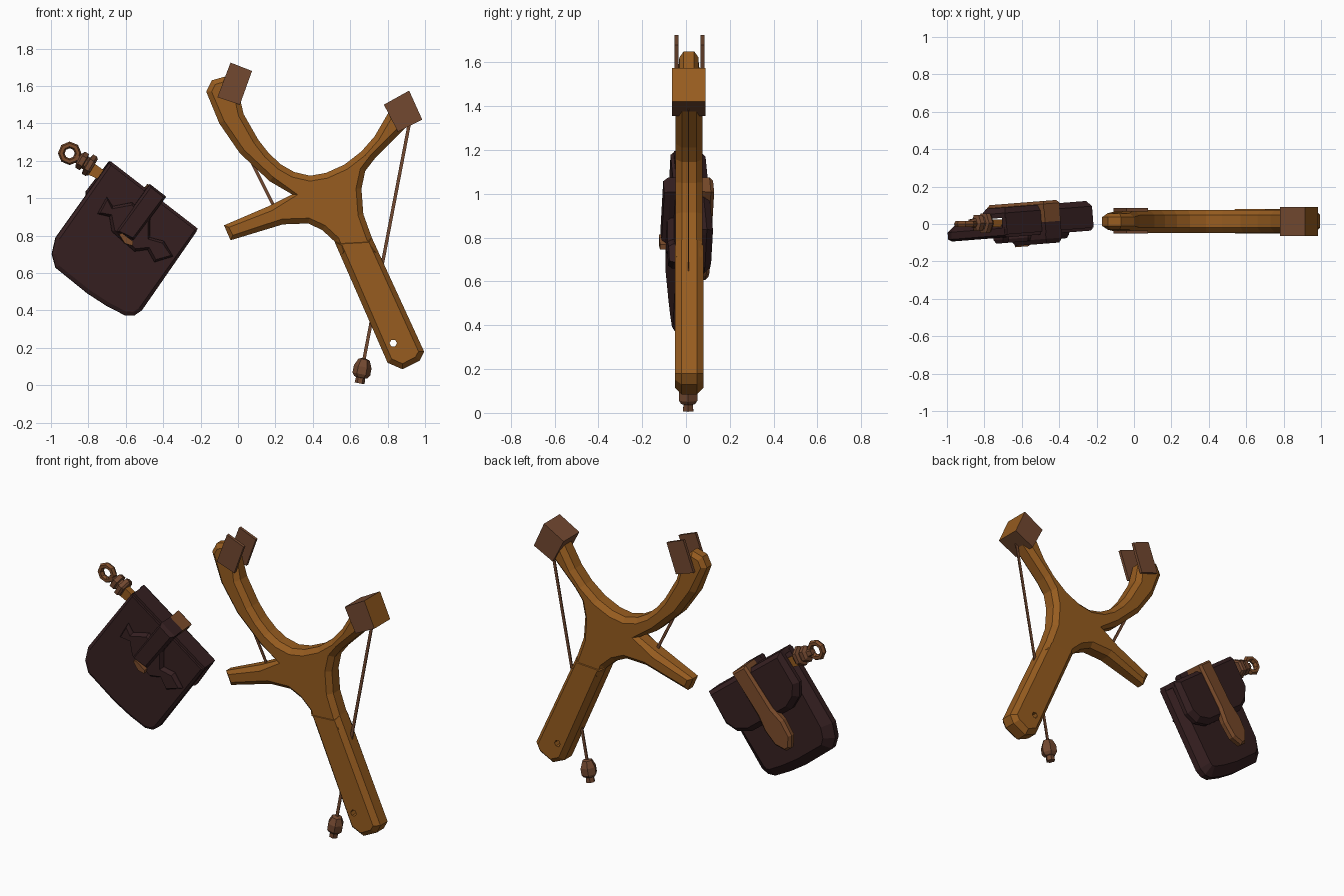
import bpy, bmesh, math
from mathutils import Matrix, Vector

cube = bpy.data.objects.get("Cube")
if cube:
    bpy.data.objects.remove(cube, do_unlink=True)


def material(name, rgb):
    m = bpy.data.materials.new(name)
    m.use_nodes = True
    m.diffuse_color = (*rgb, 1)
    m.node_tree.nodes["Principled BSDF"].inputs["Base Color"].default_value = (*rgb, 1)
    return m


WOOD = material("warm wood", (0.31, 0.108, 0.014))
DARK = material("dark leather", (0.036, 0.014, 0.015))
LEATHER = material("brown leather", (0.17, 0.066, 0.030))
BELT = material("tan strap", (0.20, 0.072, 0.024))


def finish(name, bm, mats, matrix=Matrix()):
    bmesh.ops.recalc_face_normals(bm, faces=bm.faces)
    me = bpy.data.meshes.new(name)
    bm.to_mesh(me)
    bm.free()
    me.transform(matrix)
    for m in mats:
        me.materials.append(m)
    ob = bpy.data.objects.new(name, me)
    bpy.context.collection.objects.link(ob)
    return ob


def slab(pts, y0, y1, rim_front=(0, 0), rim_back=(0, 0)):
    """Outline in x, z with thickness in y; each rim is (inset, depth)."""
    bm = bmesh.new()
    rings = [[bm.verts.new((x, y, z)) for x, z in pts]
             for y in (y0 + rim_front[1], y1 - rim_back[1])]
    caps = [bm.faces.new(r) for r in rings]
    n = len(pts)
    for i in range(n):
        j = (i + 1) % n
        bm.faces.new((rings[0][i], rings[0][j], rings[1][j], rings[1][i]))
    bmesh.ops.recalc_face_normals(bm, faces=bm.faces)
    for cap, (inset, depth) in zip(caps, (rim_front, rim_back)):
        if inset:
            bmesh.ops.inset_individual(bm, faces=[cap], thickness=inset, depth=depth)
    return bm


def lathe(profile, sides):
    """Turned shape along local z from (radius, height) points."""
    bm = bmesh.new()
    rings = [[bm.verts.new((r * math.cos(math.tau * i / sides),
                            r * math.sin(math.tau * i / sides), h))
              for i in range(sides)] for r, h in profile]
    for a, b in zip(rings, rings[1:]):
        for i in range(sides):
            j = (i + 1) % sides
            bm.faces.new((a[i], a[j], b[j], b[i]))
    bm.faces.new(rings[0])
    bm.faces.new(rings[-1])
    return bm


def along(x, y, z, dx, dz):
    """Place local z along the direction (dx, dz)."""
    return Matrix.Translation((x, y, z)) @ Matrix.Rotation(math.atan2(dx, dz), 4, 'Y')


# Forked branch: two prongs, side stub and neck
fork = [(-.17, 1.57), (-.14, 1.63), (-.07, 1.65), (.0, 1.58), (.03, 1.45), (.11, 1.31),
        (.165, 1.24), (.23, 1.18), (.30, 1.14), (.385, 1.12), (.47, 1.135), (.57, 1.18),
        (.66, 1.25), (.73, 1.33), (.80, 1.45), (.84, 1.53), (.93, 1.48), (.90, 1.38),
        (.81, 1.29), (.73, 1.21), (.68, 1.145), (.66, 1.05), (.67, .915), (.715, .79),
        (.755, .70), (.55, .69), (.515, .77), (.45, .83), (.375, .865), (.24, .86),
        (-.04, .775), (-.075, .855), (.17, .96), (.29, 1.02), (.17, 1.09),
        (.01, 1.24), (-.10, 1.40)]
bm = slab(fork, -.047, .075, (.029, .028), (.029, .028))
for v in bm.verts:
    if v.co.x < .02 and (v.co.z < .9 or v.co.z > 1.5):
        v.co.y = .012 + (v.co.y - .012) * .72
finish("forked_branch", bm, [WOOD])

# Grip with a lanyard hole
handle = [(.515, .77), (.53, .735), (.80, .12), (.88, .085), (.97, .13), (.995, .18),
          (.715, .79)]
grip = finish("grip", slab(handle, -.05, .08, (.03, .03), (.03, .03)), [WOOD])
cutter = finish("hole_cutter", lathe([(.02, -.2), (.02, .2)], 6), [WOOD],
                Matrix.Translation((.83, 0, .225)) @ Matrix.Rotation(math.pi / 2, 4, 'X'))
cutter.hide_render = True
mod = grip.modifiers.new("lanyard_hole", 'BOOLEAN')
mod.operation = 'DIFFERENCE'
mod.solver = 'EXACT'
mod.object = cutter
bpy.context.view_layer.objects.active = grip
bpy.ops.object.modifier_apply(modifier=mod.name)
bpy.data.objects.remove(cutter, do_unlink=True)

# Leather side plates on one prong
patch = [(-.04, 1.725), (.075, 1.68), (.01, 1.50), (-.11, 1.54)]
for side, y in (("front", -.052), ("back", .067)):
    finish(side + "_prong_plate", slab(patch, y, y + .018), [LEATHER])

# Leather wrap on the other prong, with the wood showing at its end
wrap = [(.78, 1.50), (.915, 1.575), (.985, 1.42), (.855, 1.355)]
bm = slab(wrap, -.065, .09)
for f in bm.faces:
    f.normal_update()
    f.material_index = int(f.normal.dot(Vector((.89, 0, .46))) > .8)
finish("prong_wrap", bm, [LEATHER, WOOD])

# Flat cords
for name, (x0, z0), (x1, z1) in (("long_cord", (.92, 1.42), (.67, .12)),
                                 ("short_cord", (-.03, 1.40), (.22, .90))):
    w = .009
    finish(name, slab([(x0 - w, z0), (x0 + w, z0), (x1 + w, z1), (x1 - w, z1)],
                      .008, .014), [LEATHER])

# Weight at the end of the long cord
finish("cord_weight", lathe([(.027, 0), (.025, .03), (.036, .034), (.048, .05),
                             (.048, .09), (.030, .13), (.012, .135)], 6),
       [LEATHER], along(.65, .01, .01, .19, 1))

# Pouch, built upright, then tilted and turned slightly
TILT = (Matrix.Translation((-.61, 0, .78)) @ Matrix.Rotation(math.radians(4.5), 4, 'Z')
        @ Matrix.Rotation(math.radians(37.6), 4, 'Y'))
body = [(-.315, .27), (.28, .27), (.305, -.245), (.29, -.29), (.25, -.32), (.14, -.34),
        (.02, -.35), (-.20, -.345), (-.26, -.30), (-.298, -.218)]
bm = slab(body, -.065, .03, (.02, .012), (.055, .045))
for v in bm.verts:
    if v.co.z > .15:
        v.co.z = .27
finish("pouch_body", bm, [DARK], TILT)

flap = [(-.315, .285), (.275, .285), (.29, .08), (.25, .01), (.16, -.03), (-.17, -.03),
        (-.26, .01), (-.315, .08)]
finish("pouch_flap", slab(flap, .04, .095, (0, 0), (.03, .03)), [DARK], TILT)
lid = [(-.315, .255), (-.31, .285), (.275, .285), (.28, .255)]
finish("flap_top", slab(lid, -.05, .06), [DARK], TILT)

# Closing strap over the flap, with a broad rounded tongue
strap = [(-.075, .315), (.035, .315), (.038, .03), (.055, -.06), (.045, -.16), (.0, -.22),
         (-.04, -.22), (-.09, -.16), (-.10, -.06), (-.08, .03)]
finish("closing_strap", slab(strap, .07, .113, (0, 0), (.016, .016)), [BELT], TILT)
loop = [(-.075, .27), (-.072, .315), (.033, .315), (.035, .27)]
finish("strap_bridge_front", slab(loop, -.085, .0), [DARK], TILT)
finish("strap_bridge_back", slab(loop, .0, .085), [BELT], TILT)

# Belt loop and scalloped backing panel
panel = [(-.215, .12), (-.16, .10), (-.09, .18), (.04, .17), (.10, .09), (.17, .12),
         (.26, .085), (.20, .0), (.13, .03), (.08, -.02), (-.08, -.01), (-.14, .045),
         (-.20, .018)]
finish("backing_panel", slab(panel, -.095, -.05, (.015, .02)), [DARK], TILT)
hanger = [(-.075, .315), (.035, .315), (.04, .02), (-.065, .0)]
finish("belt_loop", slab(hanger, -.115, -.06, (.018, .025)), [DARK], TILT)
toggle = [(-.045, .0), (-.035, .015), (.04, .015), (.05, -.005), (.01, -.02)]
finish("toggle", slab(toggle, -.122, -.08), [BELT], TILT)

# Clip: tab, swivel and ring
tab = [(-.02, -.035), (.02, -.035), (.036, .13), (-.036, .13)]
finish("clip_tab", slab(tab, -.015, .025), [WOOD], along(-.69, 0, 1.10, -.86, .51))
finish("clip_swivel", lathe([(.05, 0), (.060, .012), (.060, .035), (.036, .04), (.036, .05),
                             (.050, .055), (.050, .08), (.028, .09), (.022, .12)], 6),
       [LEATHER], along(-.775, .005, 1.165, -.86, .51))
bm = bmesh.new()
ring_sides, tube_sides = 8, 6
grid = []
for i in range(ring_sides):
    a = math.tau * i / ring_sides
    grid.append([])
    for j in range(tube_sides):
        b = math.tau * j / tube_sides
        r = .045 + .018 * math.cos(b)
        grid[i].append(bm.verts.new((r * math.cos(a), .02 * math.sin(b), r * math.sin(a))))
for i in range(ring_sides):
    for j in range(tube_sides):
        k, l = (i + 1) % ring_sides, (j + 1) % tube_sides
        bm.faces.new((grid[i][j], grid[k][j], grid[k][l], grid[i][l]))
finish("clip_ring", bm, [BELT], Matrix.Translation((-.90, 0, 1.24)))
